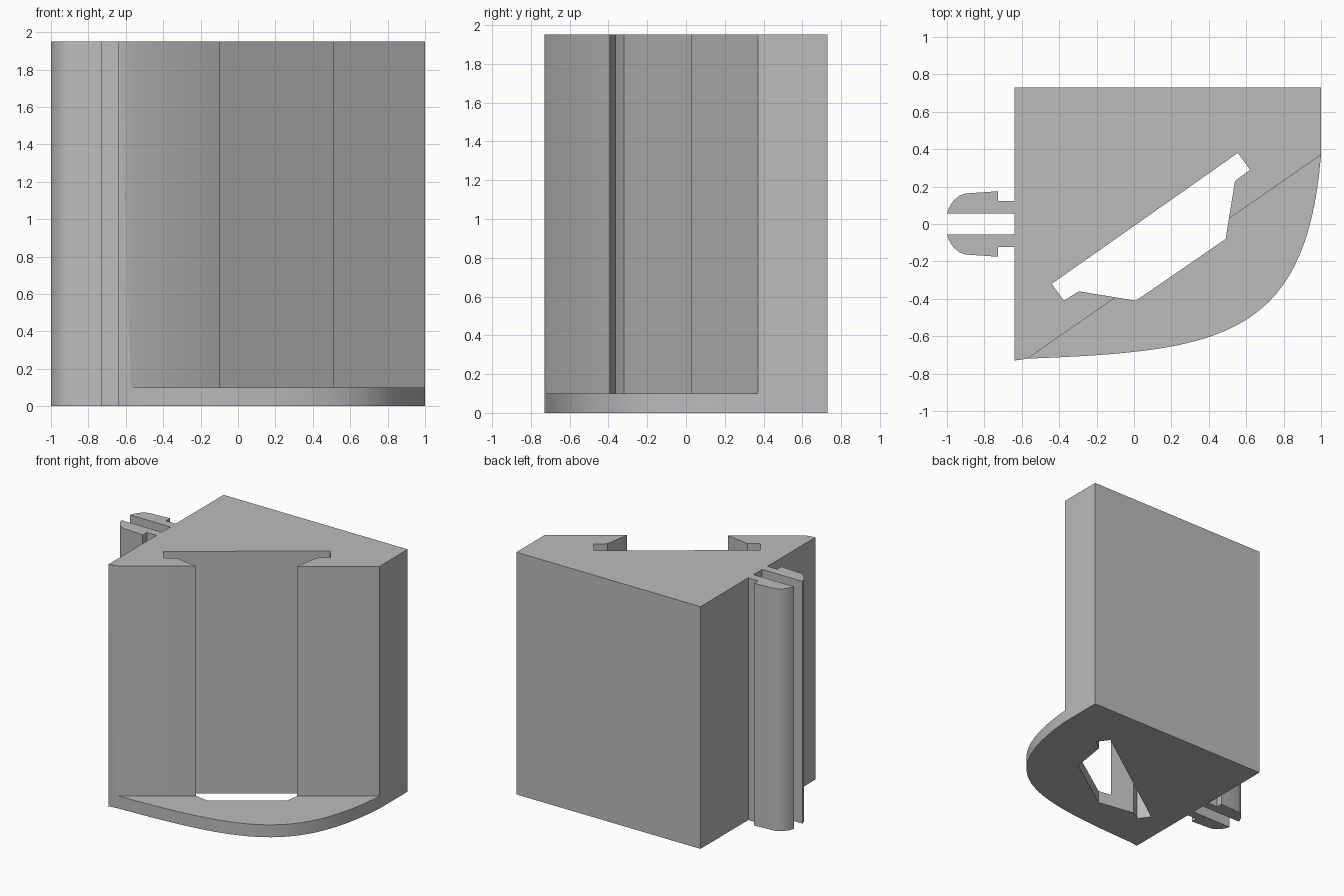
import bpy
import bmesh
from mathutils import Vector
from mathutils.geometry import interpolate_bezier

old = bpy.data.objects.get("Cube")
if old:
    bpy.data.objects.remove(old, do_unlink=True)

HEIGHT = 1.95
PLATE = 0.1

grey = bpy.data.materials.new("plain grey")
grey.use_nodes = True
colour = (0.5, 0.5, 0.5, 1)
grey.diffuse_color = colour
grey.node_tree.nodes["Principled BSDF"].inputs["Base Color"].default_value = colour


def bezier(a, b, c, d, count):
    points = [Vector((*p, 0)) for p in (a, b, c, d)]
    return [(p.x, p.y) for p in interpolate_bezier(*points, count)]


def prism(name, outline, bottom, top):
    """Extrude a flat outline between two heights."""
    bm = bmesh.new()
    face = bm.faces.new([bm.verts.new((x, y, bottom)) for x, y in outline])
    grown = bmesh.ops.extrude_face_region(bm, geom=[face])
    verts = [v for v in grown["geom"] if isinstance(v, bmesh.types.BMVert)]
    bmesh.ops.translate(bm, verts=verts, vec=(0, 0, top - bottom))
    bmesh.ops.recalc_face_normals(bm, faces=bm.faces)
    mesh = bpy.data.meshes.new(name)
    bm.to_mesh(mesh)
    bm.free()
    mesh.materials.append(grey)
    obj = bpy.data.objects.new(name, mesh)
    bpy.context.collection.objects.link(obj)
    return obj


def select(obj):
    bpy.ops.object.select_all(action="DESELECT")
    obj.select_set(True)
    bpy.context.view_layer.objects.active = obj


def cut(obj, cutter):
    mod = obj.modifiers.new("cut", "BOOLEAN")
    mod.operation = "DIFFERENCE"
    mod.solver = "EXACT"
    mod.object = cutter
    select(obj)
    bpy.ops.object.modifier_apply(modifier=mod.name)
    bpy.data.objects.remove(cutter, do_unlink=True)


# Body block with the rounded front of its foot plate
left, right = Vector((-0.57, -0.72)), Vector((1, 0.37))
front = bezier(left, (0.45, -0.68), (0.92, -0.62), right, 32)
body = prism("slotted_body", [(1, 0.73), (-0.64, 0.73), (-0.64, -0.73)] + front, 0, HEIGHT)

# Diagonal front face above the foot plate
along = (right - left).normalized()
out = Vector((along.y, -along.x)) * 2
a, b = left - along, right + along
cut(body, prism("front_cutter", [a, b, b + out, a + out], PLATE, HEIGHT + 1))

# Undercut slot through the full height
slot = [(-0.44, -0.32), (0.555, 0.38), (0.62, 0.29), (0.54, 0.23),
        (0.49, -0.08), (0.01, -0.41), (-0.295, -0.36), (-0.375, -0.41)]
cut(body, prism("slot_cutter", slot, -1, HEIGHT + 1))

# Pair of barbed snap clips on the side
nose = bezier((-0.9, 0.163), (-0.95, 0.153), (-0.985, 0.11), (-1, 0.055), 10)
barb = [(-0.63, 0.055), (-0.63, 0.122), (-0.727, 0.122), (-0.727, 0.175)] + nose
clips = [prism(name, [(x, y * side) for x, y in barb], 0, HEIGHT)
         for name, side in (("back_clip", 1), ("front_clip", -1))]

for obj in [body] + clips:
    select(obj)
    bpy.ops.object.shade_smooth_by_angle()
